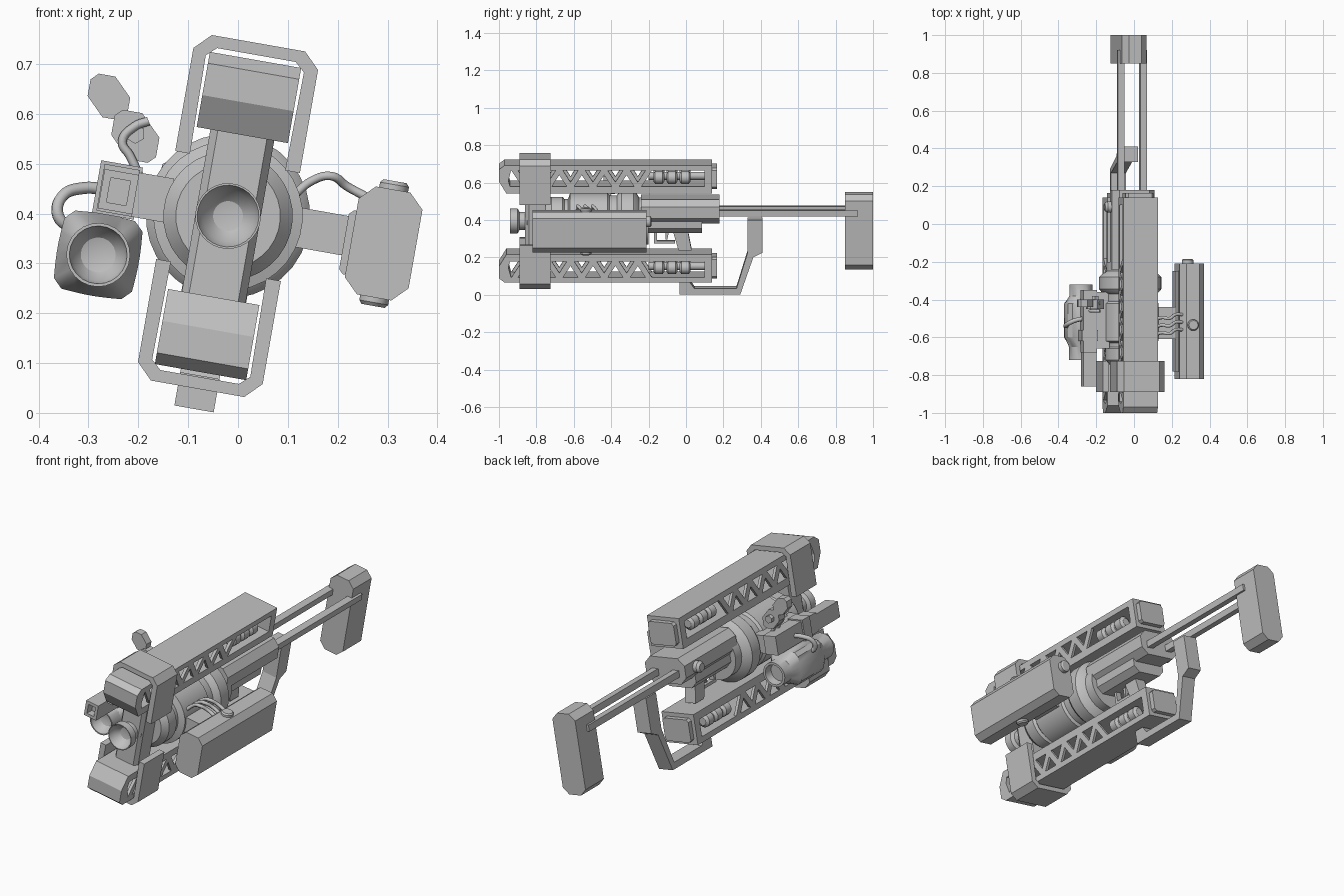
import bpy, bmesh, math
from mathutils import Matrix

if "Cube" in bpy.data.objects:
    bpy.data.objects.remove(bpy.data.objects["Cube"])

# Everything is built upright around the barrel axis, then rolled ten degrees
ROLL = Matrix.Translation((-0.02, 0, 0.395)) @ Matrix.Rotation(math.radians(10), 4, 'Y')

grey = bpy.data.materials.new("plain_grey")
grey.use_nodes = True
grey.diffuse_color = (0.53, 0.53, 0.53, 1)
grey.node_tree.nodes["Principled BSDF"].inputs["Base Color"].default_value = (0.53, 0.53, 0.53, 1)


def place(axis, p, w):
    return {'x': (w, p[0], p[1]), 'y': (p[0], w, p[1]), 'z': (p[0], p[1], w)}[axis]


def finish(name, bm, smooth=False):
    bmesh.ops.remove_doubles(bm, verts=bm.verts, dist=0.0001)
    bmesh.ops.recalc_face_normals(bm, faces=bm.faces)
    mesh = bpy.data.meshes.new(name)
    bm.to_mesh(mesh)
    bm.free()
    mesh.materials.append(grey)
    ob = bpy.data.objects.new(name, mesh)
    bpy.context.collection.objects.link(ob)
    ob.matrix_world = ROLL
    if smooth:
        bpy.ops.object.select_all(action='DESELECT')
        ob.select_set(True)
        bpy.context.view_layer.objects.active = ob
        bpy.ops.object.shade_smooth_by_angle(angle=math.radians(32))
    return ob


def prism(name, pts, axis, lo, hi):
    bm = bmesh.new()
    rings = [[bm.verts.new(place(axis, p, w)) for p in pts] for w in (lo, hi)]
    n = len(pts)
    for ring in rings:
        bm.faces.new(ring)
    for i in range(n):
        j = (i + 1) % n
        bm.faces.new((rings[0][i], rings[0][j], rings[1][j], rings[1][i]))
    return finish(name, bm)


def octagon(x0, x1, z0, z1, c):
    return [(x0 + c, z0), (x1 - c, z0), (x1, z0 + c), (x1, z1 - c),
            (x1 - c, z1), (x0 + c, z1), (x0, z1 - c), (x0, z0 + c)]


def box(name, x, y, z):
    return prism(name, [(x[0], z[0]), (x[1], z[0]), (x[1], z[1]), (x[0], z[1])], 'y', *y)


def lathe(name, profile, axis='y', centre=(0, 0), n=28):
    # profile entries are radius, position and an optional squareness
    bm = bmesh.new()
    rings = []
    for r, w, *q in profile:
        q = q[0] if q else 0
        ring = []
        for i in range(n):
            t = 2 * math.pi * (i + 0.5) / n
            c, s = math.cos(t), math.sin(t)
            k = r * (1 - q + q / max(abs(c), abs(s)))
            ring.append(bm.verts.new(place(axis, (centre[0] + k * c, centre[1] + k * s), w)))
        rings.append(ring)
    for a, b in zip(rings, rings[1:]):
        for i in range(n):
            j = (i + 1) % n
            bm.faces.new((a[i], a[j], b[j], b[i]))
    for ring, entry in ((rings[0], profile[0]), (rings[-1], profile[-1])):
        if entry[0] > 0.001:
            bm.faces.new(ring)
    return finish(name, bm, True)


def cable(name, pts, radius):
    cu = bpy.data.curves.new(name, 'CURVE')
    cu.dimensions = '3D'
    cu.bevel_depth, cu.bevel_resolution, cu.resolution_u = radius, 2, 5
    cu.use_fill_caps = True
    sp = cu.splines.new('BEZIER')
    sp.bezier_points.add(len(pts) - 1)
    for bp, p in zip(sp.bezier_points, pts):
        bp.co = p
        bp.handle_left_type = bp.handle_right_type = 'AUTO'
    cu.materials.append(grey)
    ob = bpy.data.objects.new(name, cu)
    bpy.context.collection.objects.link(ob)
    ob.matrix_world = ROLL
    bpy.ops.object.select_all(action='DESELECT')
    ob.select_set(True)
    bpy.context.view_layer.objects.active = ob
    bpy.ops.object.convert(target='MESH')


# Upper and lower rails, mirrored about the barrel
for s, side in ((1, "upper"), (-1, "lower")):
    def flip(pts):
        return [(p, s * q) for p, q in pts]

    W = 0.093
    prism(side + "_rail_outer_plate",
          flip([(-0.985, 0.29), (0.14, 0.29), (0.14, 0.318), (-0.97, 0.318)]), 'x', -W, W)
    prism(side + "_rail_inner_plate",
          flip([(-0.96, 0.165), (0.14, 0.165), (0.14, 0.203), (-0.94, 0.203)]), 'x', -W, W)
    prism(side + "_rail_nose",
          flip([(-0.96, 0.165), (-0.93, 0.165), (-0.95, 0.235), (-0.93, 0.31),
                (-0.97, 0.318), (-1, 0.295), (-1, 0.23)]), 'x', -W, W)
    box(side + "_rail_end", (-W, W), (0.1, 0.14), (s * 0.165, s * 0.318))
    prism(side + "_rail_end_cap", octagon(-0.075, 0.075, *sorted((s * 0.185, s * 0.3)), 0.012),
          'y', 0.14, 0.165)
    # Zigzag lattice on both rail sides
    for x in (-W, W - 0.015):
        for i in range(12):
            y0 = -0.92 + 0.06 * i
            za, zb = (0.2, 0.293) if i % 2 else (0.293, 0.2)
            prism(side + "_rail_strut", flip([(y0 - 0.015, za), (y0 + 0.02, za),
                  (y0 + 0.08, zb), (y0 + 0.045, zb)]), 'x', x, x + 0.015)
    # Coil drums inside the rail
    lathe(side + "_drum_shaft", [(0.022, -0.2), (0.022, 0.1)], 'y', (0, s * 0.245), 12)
    for x in (-0.05, 0.05):
        for y in (-0.145, -0.075, -0.005):
            lathe(side + "_drum", [(0.02, y - 0.03), (0.034, y - 0.02), (0.034, y + 0.02),
                                   (0.02, y + 0.03)], 'y', (x, s * 0.245), 14)
    # Front clamp
    half = [(0.097, 0.11), (0.127, 0.11), (0.127, 0.32), (0.095, 0.352)]
    inner = [(0.08, 0.328), (0.1, 0.31)]
    loop = half + [(-x, z) for x, z in reversed(half)] + [(-x, z) for x, z in reversed(inner)] + inner
    prism(side + "_clamp", flip(loop), 'y', -0.89, -0.725)

# Crossbar joining the rails at the front
prism("crossbar", [(-0.05, -0.86), (0.05, -0.86), (0.065, -0.84), (0.065, -0.75), (-0.065, -0.75),
                   (-0.065, -0.84)], 'z', -0.17, 0.17)

# Barrel with stepped rings, and the hollow muzzle cup
lathe("barrel", [(0.105, -0.75), (0.13, -0.72), (0.13, -0.66), (0.118, -0.65), (0.118, -0.63),
                 (0.15, -0.62), (0.15, -0.42), (0.138, -0.41), (0.138, -0.37), (0.153, -0.36),
                 (0.165, -0.345), (0.165, -0.28), (0.15, -0.265), (0.125, -0.25), (0.125, -0.2)], n=32)
lathe("muzzle_cup", [(0, -0.885), (0.03, -0.89), (0.052, -0.91), (0.062, -0.94), (0.066, -0.94),
                     (0.066, -0.9), (0.048, -0.89), (0.048, -0.86), (0.06, -0.85), (0.06, -0.74)])

# Receiver, lower frame, trigger and grip
prism("receiver", octagon(-0.115, 0.115, 0.0, 0.13, 0.035), 'y', -0.24, 0.18)
prism("receiver_lower_frame", octagon(-0.095, 0.095, -0.055, 0.06, 0.03), 'y', -0.24, 0.085)
prism("grip", [(-0.07, -0.05), (0.01, -0.05), (0.03, -0.155), (-0.04, -0.155)], 'x', -0.03, 0.03)
prism("trigger_guard", [(-0.17, -0.05), (-0.17, -0.12), (-0.06, -0.12), (-0.06, -0.105),
                        (-0.155, -0.105), (-0.155, -0.05)], 'x', -0.015, 0.015)
prism("trigger", [(-0.11, -0.05), (-0.09, -0.05), (-0.1, -0.1), (-0.11, -0.1)], 'x', -0.008, 0.008)
lathe("receiver_knob", [(0.03, -0.11), (0.03, -0.135), (0.02, -0.148)], 'x', (0.09, 0.06), 16)

# Shoulder stock
for x in (-0.06, 0.06):
    box("stock_rod", (x - 0.018, x + 0.018), (0.15, 0.92), (0.037, 0.07))
prism("stock_pad", octagon(-0.066, 0.066, -0.258, 0.151, 0.032), 'y', 0.85, 1.0)

# Hand guard sweeping under the grip and up to the stock
prism("hand_guard", [(-0.035, -0.393), (0.29, -0.393), (0.36, -0.19), (0.41, -0.165), (0.41, 0.012),
                     (0.328, 0.012), (0.328, -0.17), (0.27, -0.36), (0.045, -0.36),
                     (0.02, -0.325), (-0.035, -0.325)], 'x', -0.04, 0.04)

# Side power box with arm, screws and cables
prism("power_box", octagon(0.252, 0.382, -0.11, 0.11, 0.03), 'y', -0.82, -0.21)
prism("power_box_panel", octagon(0.238, 0.26, -0.075, 0.055, 0.009), 'y', -0.78, -0.25)
prism("power_box_arm", [(0.13, 0.042), (0.25, 0.042), (0.25, -0.038), (0.13, -0.038)], 'y', -0.61, -0.44)
for s in (-1, 1):
    lathe("power_box_screw", [(0.03, s * 0.1), (0.03, s * 0.12), (0.024, s * 0.127)], 'z', (0.318, -0.535), 16)
lathe("power_box_cap", [(0.03, -0.22), (0.03, -0.19), (0.022, -0.185)], 'y', (0.3, 0.05), 14)
for y in (-0.59, -0.55, -0.51):
    cable("power_cable", [(0.12, y, 0.06), (0.155, y + 0.015, 0.1), (0.19, y + 0.01, 0.115),
                          (0.225, y + 0.03, 0.1), (0.27, y + 0.03, 0.085)], 0.009)

# Side lamp: square housing that rounds off at both ends, with hollow front
lathe("lamp", [(0, -0.665), (0.035, -0.675), (0.052, -0.695), (0.058, -0.72), (0.064, -0.72), (0.064, -0.65),
               (0.083, -0.6, 0.8), (0.083, -0.42, 0.8), (0.062, -0.38), (0.062, -0.32),
               (0.05, -0.32), (0.045, -0.36), (0, -0.36)], 'y', (-0.243, -0.122), 24)

# Sighting tube on the side, open at the front
box("sight_mount", (-0.2, -0.12), (-0.66, -0.36), (-0.035, 0.055))
box("sight_body", (-0.262, -0.19), (-0.68, -0.35), (-0.035, 0.06))
for x in (-0.26, -0.205):
    box("sight_wall", (x, x + 0.015), (-0.86, -0.67), (-0.03, 0.05))
for z in (-0.03, 0.035):
    box("sight_wall_cross", (-0.26, -0.19), (-0.86, -0.67), (z, z + 0.015))
box("sight_lens", (-0.25, -0.2), (-0.82, -0.8), (-0.02, 0.04))
box("sight_band", (-0.27, -0.185), (-0.62, -0.56), (-0.04, 0.066))

# Folding lever of two chamfered plates with a hinge, turned outward
for name, c, h, y, k in (("lever_lower", (-0.206, 0.555), (0.038, 0.058), (-0.45, -0.4), 0.028),
                         ("lever_upper", (-0.259, 0.634), (0.034, 0.05), (-0.44, -0.4), 0.024)):
    ob = prism(name, octagon(-h[0], h[0], -h[1], h[1], k), 'y', *y)
    ob.matrix_world = Matrix.Translation((c[0], 0, c[1])) @ Matrix.Rotation(math.radians(-35), 4, 'Y')
hinge = lathe("lever_hinge", [(0.02, -0.46), (0.02, -0.38)], 'y', (0, 0), 6)
hinge.matrix_world = Matrix.Translation((-0.206, 0, 0.56))

# Loose cables on the lamp side
cable("lamp_cable", [(-0.25, -0.5, 0.01), (-0.295, -0.51, 0.005), (-0.335, -0.53, -0.02),
                     (-0.335, -0.54, -0.06), (-0.3, -0.53, -0.08)], 0.012)
for y in (-0.46, -0.42):
    cable("lever_cable", [(-0.19, y, 0.05), (-0.215, y, 0.085), (-0.235, y, 0.11),
                          (-0.215, y, 0.145), (-0.19, y, 0.16)], 0.009)
